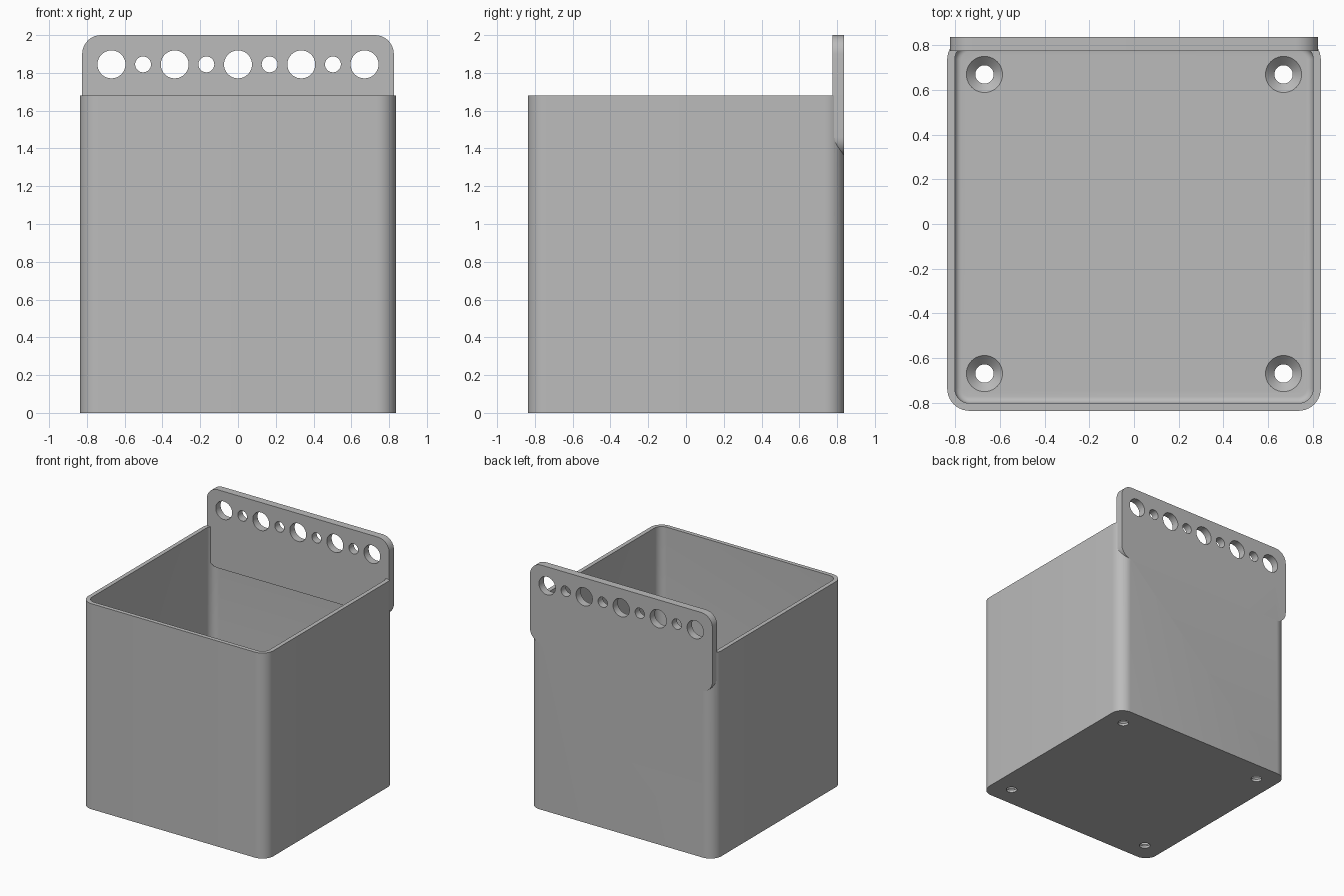
import bpy, bmesh
from math import sin, cos, pi, radians
from mathutils import Matrix, Vector

cube = bpy.data.objects.get("Cube")
if cube:
    bpy.data.objects.remove(cube, do_unlink=True)

grey = bpy.data.materials.new("plain grey")
grey.use_nodes = True
grey.diffuse_color = (0.5, 0.5, 0.5, 1)
grey.node_tree.nodes["Principled BSDF"].inputs["Base Color"].default_value = (0.5, 0.5, 0.5, 1)

UPRIGHT = Matrix.Identity(4)
FACING_BACK = Matrix.Rotation(radians(90), 4, "X")   # local z becomes -y


def ring(w, h, r, steps=10):
    """Rounded rectangle of half sizes w and h; a circle when w = h = r."""
    pts = []
    for q, (sx, sy) in enumerate(((1, 1), (-1, 1), (-1, -1), (1, -1))):
        for i in range(steps + 1):
            a = (q + i / steps) * pi / 2
            pts.append((sx * (w - r) + r * cos(a), sy * (h - r) + r * sin(a)))
    return pts


def loft(name, sections, centre=(0, 0, 0), turn=UPRIGHT):
    """Closed solid through sections (height, half width, half depth, radius)."""
    bm = bmesh.new()
    rings = [[bm.verts.new((x, y, z)) for x, y in ring(w, h, r)]
             for z, w, h, r in sections]
    n = len(rings[0])
    for a, b in zip(rings, rings[1:]):
        for i in range(n):
            j = (i + 1) % n
            bm.faces.new((a[i], a[j], b[j], b[i]))
    bm.faces.new(rings[0][::-1])
    bm.faces.new(rings[-1])
    bmesh.ops.remove_doubles(bm, verts=bm.verts, dist=1e-5)
    bmesh.ops.recalc_face_normals(bm, faces=bm.faces)
    bm.transform(Matrix.Translation(Vector(centre)) @ turn)
    mesh = bpy.data.meshes.new(name)
    bm.to_mesh(mesh)
    bm.free()
    mesh.materials.append(grey)
    obj = bpy.data.objects.new(name, mesh)
    bpy.context.collection.objects.link(obj)
    return obj


def combine(obj, other, operation):
    """Apply a boolean and drop the helper object."""
    mod = obj.modifiers.new(operation, "BOOLEAN")
    mod.operation, mod.solver, mod.object = operation, "EXACT", other
    bpy.context.view_layer.objects.active = obj
    bpy.ops.object.modifier_apply(modifier=mod.name)
    bpy.data.objects.remove(other, do_unlink=True)


# Outer box
HALF, TOP, FLOOR = 0.837, 1.68, 0.06
box = loft("storage_box", [(0, HALF, HALF, 0.1), (TOP, HALF, HALF, 0.1)])

# Cavity with a small fillet around the floor
fillet, inner, corner = 0.03, 0.803, 0.066
sections = []
for i in range(7):
    a = i / 6 * pi / 2
    inset = fillet * (1 - sin(a))
    half = inner - inset
    sections.append((FLOOR + fillet * (1 - cos(a)), half, half, corner - inset))
sections.append((TOP + 0.1, inner, inner, corner))
combine(box, loft("cavity", sections), "DIFFERENCE")

# Countersunk screw holes in the floor
for x in (-0.67, 0.67):
    for y in (-0.67, 0.67):
        profile = [(-0.05, 0.041), (0.02, 0.041), (FLOOR, 0.081), (FLOOR + 0.01, 0.081)]
        hole = loft("screw_hole", [(z, r, r, r) for z, r in profile], (x, y, 0))
        combine(box, hole, "DIFFERENCE")

# Hanging plate with rounded corners
plate = loft("hanging_plate", [(0, 0.825, 0.32, 0.1), (0.062, 0.825, 0.32, 0.1)],
             (0, HALF, 1.68), FACING_BACK)

# Row of alternating large and small holes
for i in range(-4, 5):
    r = 0.042 if i % 2 else 0.074
    hole = loft("hanging_hole", [(-0.1, r, r, r), (0.2, r, r, r)],
                (i * 0.1675, HALF, 1.845), FACING_BACK)
    combine(plate, hole, "DIFFERENCE")
combine(box, plate, "UNION")

# Smooth curves, crisp edges
bpy.ops.object.select_all(action="DESELECT")
box.select_set(True)
bpy.context.view_layer.objects.active = box
bpy.ops.object.shade_smooth_by_angle(angle=radians(30))
